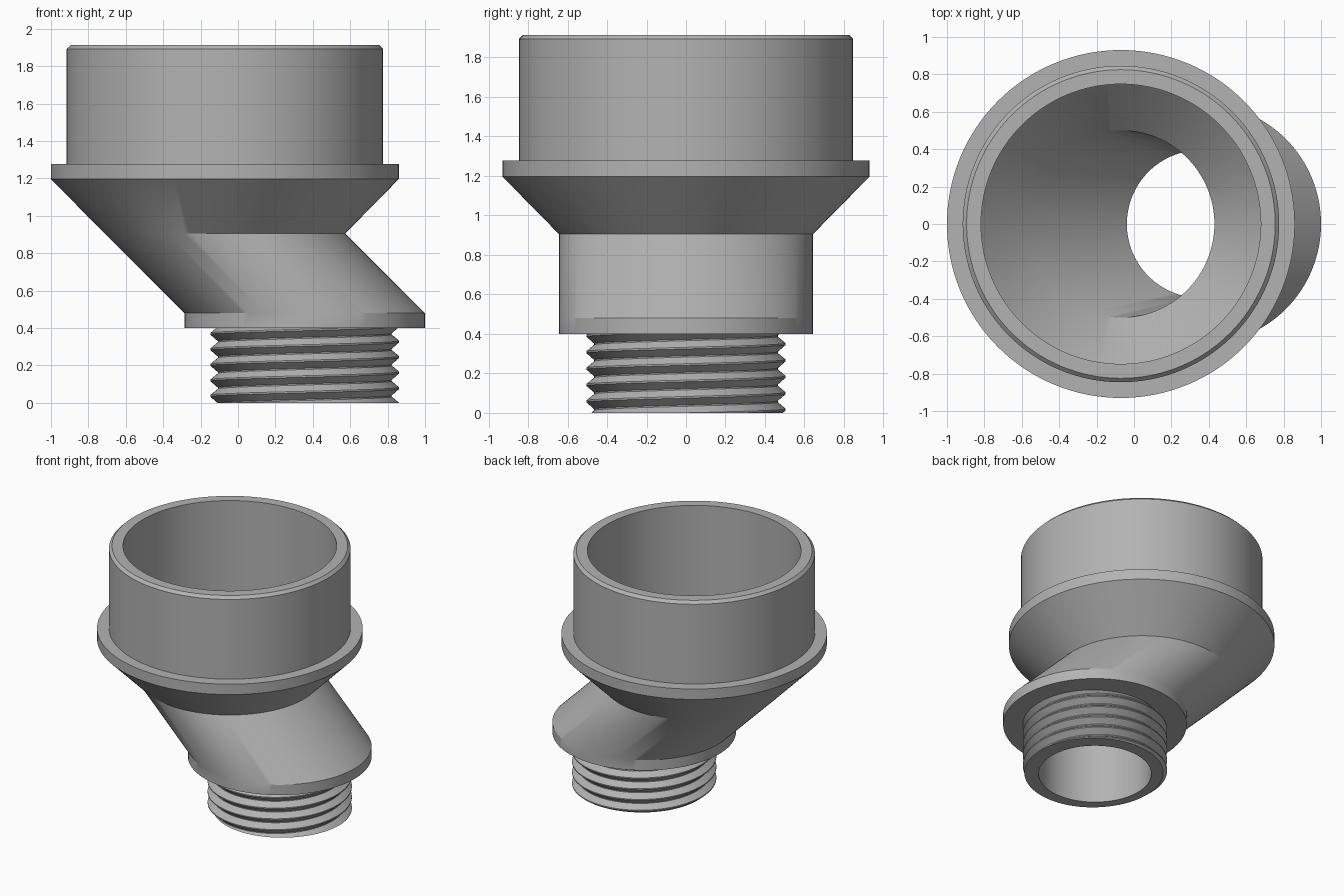
import bpy, bmesh, math

if "Cube" in bpy.data.objects:
    bpy.data.objects.remove(bpy.data.objects["Cube"])

SEG = 128
LOW_X, TOP_X = 0.357, -0.07      # offset axes of the two ends
PITCH, PHASE = 0.083, 0.04
ROOT, CREST = 0.465, 0.505
BORE, NECK_H = 0.395, 0.4

gray = bpy.data.materials.new("plain gray")
gray.diffuse_color = (0.45, 0.45, 0.45, 1)
gray.use_nodes = True
gray.node_tree.nodes["Principled BSDF"].inputs["Base Color"].default_value = gray.diffuse_color


def ring(cx, z, r):
    return [(cx + r * math.cos(a), r * math.sin(a), z)
            for a in (2 * math.pi * j / SEG for j in range(SEG))]


def loft(name, rows, closed):
    """Skin a sequence of rings into one surface."""
    bm = bmesh.new()
    vs = [[bm.verts.new(p) for p in row] for row in rows]
    n = len(vs)
    for i in range(n if closed else n - 1):
        a, b = vs[i], vs[(i + 1) % n]
        for j in range(SEG):
            k = (j + 1) % SEG
            bm.faces.new((a[j], a[k], b[k], b[j]))
    bmesh.ops.remove_doubles(bm, verts=bm.verts, dist=1e-5)
    bmesh.ops.dissolve_degenerate(bm, edges=bm.edges, dist=1e-5)
    me = bpy.data.meshes.new(name)
    bm.to_mesh(me)
    bm.free()
    me.materials.append(gray)
    ob = bpy.data.objects.new(name, me)
    bpy.context.collection.objects.link(ob)
    bpy.ops.object.select_all(action='DESELECT')
    ob.select_set(True)
    bpy.context.view_layer.objects.active = ob
    bpy.ops.object.shade_smooth_by_angle(angle=math.radians(25))
    return ob


# Offset body: flange, slanted neck, cone, collar, socket, then the inside back down
body = [
    (LOW_X, NECK_H, BORE), (LOW_X, NECK_H, 0.643), (LOW_X, 0.48, 0.643),
    (TOP_X, 0.905, 0.643), (TOP_X, 1.197, 0.93), (TOP_X, 1.277, 0.93),
    (TOP_X, 1.277, 0.846), (TOP_X, 1.893, 0.846), (TOP_X, 1.914, 0.825),
    (TOP_X, 1.914, 0.748), (TOP_X, 1.19, 0.748), (TOP_X, 0.93, 0.5),
    (LOW_X, 0.46, BORE),
]
loft("offset_body", [ring(*p) for p in body], True)

# Threaded spigot: helical profile trimmed flat at both ends
PROFILE = [(0.0, ROOT), (0.42, CREST), (0.52, CREST), (0.92, ROOT), (1.0, ROOT)]


def thread_radius(t):
    t %= 1.0
    for (t0, r0), (t1, r1) in zip(PROFILE, PROFILE[1:]):
        if t <= t1:
            return r0 + (r1 - r0) * (t - t0) / (t1 - t0)


def thread_row(turn):
    pts = []
    for j in range(SEG):
        f = j / SEG
        z = min(max(PITCH * (turn + f) + PHASE, 0), NECK_H)
        r = thread_radius((z - PHASE) / PITCH - f)
        a = 2 * math.pi * f
        pts.append((LOW_X + r * math.cos(a), r * math.sin(a), z))
    return pts


def helix_wrap(bm_rows):
    """Shift the seam column so each row meets the row one turn above."""
    return bm_rows


turns = [k + t for k in range(-3, 7) for t, _ in PROFILE[:-1]]
STEP = len(PROFILE) - 1
rows = [thread_row(t) for t in turns]

bm = bmesh.new()
grid = [[bm.verts.new(p) for p in row] for row in rows]
for i in range(len(grid) - 1 - STEP):
    for j in range(SEG):
        if j < SEG - 1:
            q = (grid[i][j], grid[i][j + 1], grid[i + 1][j + 1], grid[i + 1][j])
        else:   # seam joins the next turn of the helix
            q = (grid[i][j], grid[i + STEP][0], grid[i + STEP + 1][0], grid[i + 1][j])
        if max(v.co.z for v in q) - min(v.co.z for v in q) > 1e-6:
            if not all(v.co.z < 1e-6 for v in q):
                bm.faces.new(q)
bmesh.ops.delete(bm, geom=[v for v in bm.verts if not v.link_faces], context='VERTS')
bmesh.ops.remove_doubles(bm, verts=bm.verts, dist=1e-5)
bmesh.ops.dissolve_degenerate(bm, edges=bm.edges, dist=1e-5)
me = bpy.data.meshes.new("spigot_thread")
bm.to_mesh(me)
bm.free()
me.materials.append(gray)
thread = bpy.data.objects.new("spigot_thread", me)
bpy.context.collection.objects.link(thread)
bpy.ops.object.select_all(action='DESELECT')
thread.select_set(True)
bpy.context.view_layer.objects.active = thread
bpy.ops.object.shade_smooth_by_angle(angle=math.radians(25))

# Spigot bore and flat end face following the trimmed thread
end = []
for j in range(SEG):
    f = j / SEG
    r = thread_radius(-PHASE / PITCH - f)
    end.append((LOW_X + r * math.cos(2 * math.pi * f), r * math.sin(2 * math.pi * f), 0))
loft("spigot_bore", [ring(LOW_X, NECK_H, BORE), ring(LOW_X, 0, BORE), end], False)
